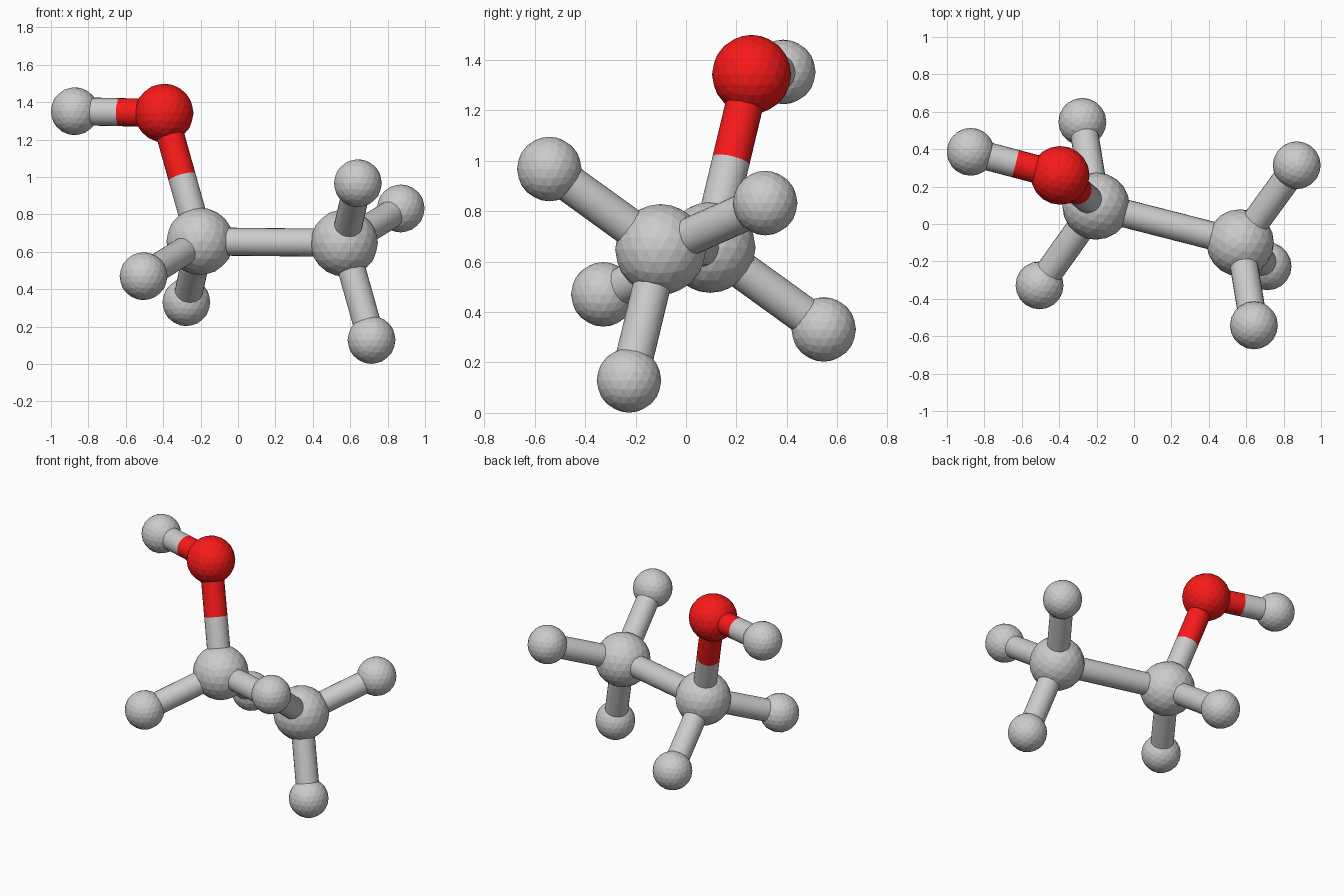
import bpy
from mathutils import Vector

if "Cube" in bpy.data.objects:
    bpy.data.objects.remove(bpy.data.objects["Cube"])

BOND_R = 0.075

red = bpy.data.materials.new("oxygen_red")
red.diffuse_color = (0.95, 0.01, 0.01, 1)
red.use_nodes = True
red.node_tree.nodes["Principled BSDF"].inputs["Base Color"].default_value = red.diffuse_color

# name: (centre, radius)
atoms = {
    "carbon_hydroxyl": ((-0.203, 0.096, 0.656), 0.18),
    "carbon_methyl": ((0.568, -0.101, 0.648), 0.18),
    "oxygen": ((-0.395, 0.260, 1.342), 0.157),
    "hydrogen_hydroxyl": ((-0.873, 0.386, 1.352), 0.128),
    "hydrogen_left_front": ((-0.505, -0.328, 0.470), 0.128),
    "hydrogen_left_back": ((-0.276, 0.546, 0.331), 0.128),
    "hydrogen_right_front": ((0.641, -0.542, 0.967), 0.128),
    "hydrogen_right_back": ((0.870, 0.314, 0.832), 0.128),
    "hydrogen_bottom": ((0.714, -0.226, 0.129), 0.128),
}
bonds = [
    ("carbon_hydroxyl", "carbon_methyl"),
    ("carbon_hydroxyl", "oxygen"),
    ("hydrogen_hydroxyl", "oxygen"),
    ("carbon_hydroxyl", "hydrogen_left_front"),
    ("carbon_hydroxyl", "hydrogen_left_back"),
    ("carbon_methyl", "hydrogen_right_front"),
    ("carbon_methyl", "hydrogen_right_back"),
    ("carbon_methyl", "hydrogen_bottom"),
]


def paint(obj, atom):
    if atom == "oxygen":
        obj.data.materials.append(red)


def half_bond(atom, other):
    """Cylinder from an atom's centre to the middle of the bond."""
    a, b = Vector(atoms[atom][0]), Vector(atoms[other][0])
    axis = (b - a) / 2
    bpy.ops.mesh.primitive_cylinder_add(
        vertices=24, radius=BOND_R, depth=axis.length, location=a + axis / 2,
        rotation=axis.to_track_quat('Z', 'Y').to_euler())
    obj = bpy.context.object
    obj.name = f"bond_{atom}_to_{other}"
    bpy.ops.object.shade_smooth_by_angle()
    paint(obj, atom)


# Faceted atom balls
for name, (centre, radius) in atoms.items():
    bpy.ops.mesh.primitive_ico_sphere_add(subdivisions=3, radius=radius, location=centre)
    bpy.context.object.name = name
    paint(bpy.context.object, name)

# Bond sticks, each half in the colour of its atom
for a, b in bonds:
    half_bond(a, b)
    half_bond(b, a)
